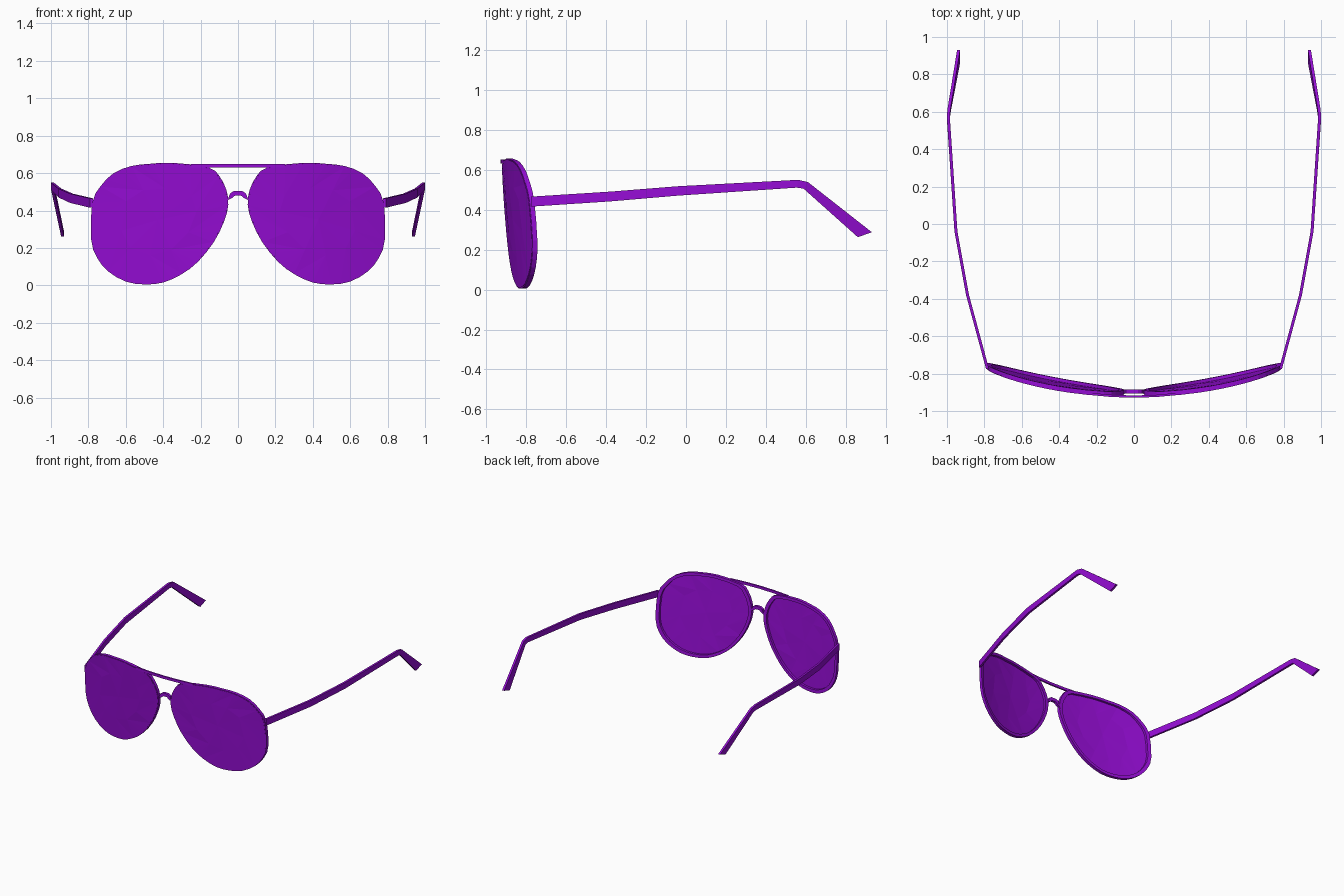
import bpy, bmesh
from mathutils import Vector

cube = bpy.data.objects.get("Cube")
if cube:
    bpy.data.objects.remove(cube, do_unlink=True)

purple = bpy.data.materials.new("purple")
purple.use_nodes = True
COLOUR = (0.30, 0.004, 0.66, 1)
purple.diffuse_color = COLOUR
purple.node_tree.nodes["Principled BSDF"].inputs["Base Color"].default_value = COLOUR


def make(name, verts, faces, side=1):
    """Create a flat-shaded purple object; side=-1 mirrors it across x."""
    bm = bmesh.new()
    vs = [bm.verts.new((side * x, y, z)) for x, y, z in verts]
    for f in faces:
        bm.faces.new([vs[i] for i in f])
    bmesh.ops.recalc_face_normals(bm, faces=bm.faces)
    mesh = bpy.data.meshes.new(name)
    bm.to_mesh(mesh)
    bm.free()
    mesh.materials.append(purple)
    ob = bpy.data.objects.new(name, mesh)
    bpy.context.collection.objects.link(ob)
    return ob


def sweep(name, sections, side=1, closed=False):
    """Join a row of four-cornered sections into a bar or a ring."""
    n = len(sections)
    verts = [p for s in sections for p in s]
    faces = []
    for i in range(n if closed else n - 1):
        a, b = i * 4, (i + 1) % n * 4
        faces += [(a + k, a + (k + 1) % 4, b + (k + 1) % 4, b + k) for k in range(4)]
    if not closed:
        faces += [(0, 1, 2, 3), tuple(range(4 * n - 4, 4 * n))]
    return make(name, verts, faces, side)


def wrap(p, back=0.0):
    """Place an (x, z) point on the curved front of the glasses."""
    x, z = p
    return (x, -0.925 + 0.21 * x * x + 0.045 * (1 - z / 0.65) + back, z)


# Teardrop lens outline, refined with smooth midpoints
coarse = [Vector(p) for p in (
    (.35, .655), (.47, .65), (.57, .638), (.665, .60), (.735, .53), (.78, .44),
    (.785, .245), (.755, .15), (.695, .075), (.60, .02), (.50, .005), (.40, .015),
    (.30, .06), (.215, .125), (.13, .23), (.075, .34), (.052, .43), (.062, .51),
    (.10, .585), (.16, .632))]
outline = []
for i, p in enumerate(coarse):
    a, b, c = coarse[i - 1], coarse[(i + 1) % 20], coarse[(i + 2) % 20]
    outline += [p, (p + b) * 0.5625 - (a + c) * 0.0625]
centre = Vector((.43, .35))
COUNT = len(outline)
STEP = 4


def scaled(k):
    return [centre + (p - centre) * k for p in outline]


# Rim and faceted lens on each side
inner = scaled(0.93)
rim_sections = [(wrap(o), wrap(o, .024), wrap(i, .024), wrap(i))
                for o, i in zip(outline, inner)]
outer_ring = scaled(0.985)
facet_ring = scaled(0.55)[::STEP]
M = len(facet_ring)
lens_verts = [wrap(p, -.002) for p in outer_ring + facet_ring + [centre]]
lens_faces = [(i, (i + 1) % COUNT, COUNT + i // STEP) for i in range(COUNT)]
for k in range(M):
    here, after = COUNT + k, COUNT + (k + 1) % M
    lens_faces += [((k + 1) * STEP % COUNT, after, here), (here, after, COUNT + M)]

# Temple stations: x, top (y, z), bottom (y, z)
stations = [(.783, -.775, .465, -.775, .415), (.89, -.38, .490, -.38, .441),
            (.952, -.04, .517, -.04, .470), (.992, .56, .549, .555, .510),
            (.990, .61, .538, .588, .505), (.938, .93, .287, .86, .262)]
temple_sections = [((x - .008, yt, zt), (x + .008, yt, zt),
                    (x + .008, yb, zb), (x - .008, yb, zb))
                   for x, yt, zt, yb, zb in stations]

for side, word in ((1, "left"), (-1, "right")):
    sweep(word + "_rim", rim_sections, side, closed=True)
    lens = make(word + "_lens", lens_verts, lens_faces, side)
    solid = lens.modifiers.new("thickness", "SOLIDIFY")
    solid.thickness = 0.008
    # The sheet's front must face -y so the thickness grows inwards
    if sum(f.normal.y for f in lens.data.polygons) > 0:
        lens.data.flip_normals()
    sweep(word + "_temple", temple_sections, side)

# Thin brow bar joining the tops of the rims
sweep("brow_bar", [((x, y, .630), (x, y + .012, .630), (x, y + .012, .650), (x, y, .650))
                   for x, y in ((-.25, -.913), (-.12, -.925), (0, -.929),
                                (.12, -.925), (.25, -.913))])

# Arched nose bridge: outer and inner edge of each section
half = [((.068, .41), (.080, .39)), ((.052, .465), (.075, .445)),
        ((.042, .492), (.030, .468)), ((.022, .505), (.016, .480))]
# Order the arch from one rim, over the top, to the other
arch = half + [((-a[0], a[1]), (-b[0], b[1])) for a, b in reversed(half)]
sweep("nose_bridge", [((a[0], -.905, a[1]), (a[0], -.885, a[1]),
                       (b[0], -.885, b[1]), (b[0], -.905, b[1])) for a, b in arch])
